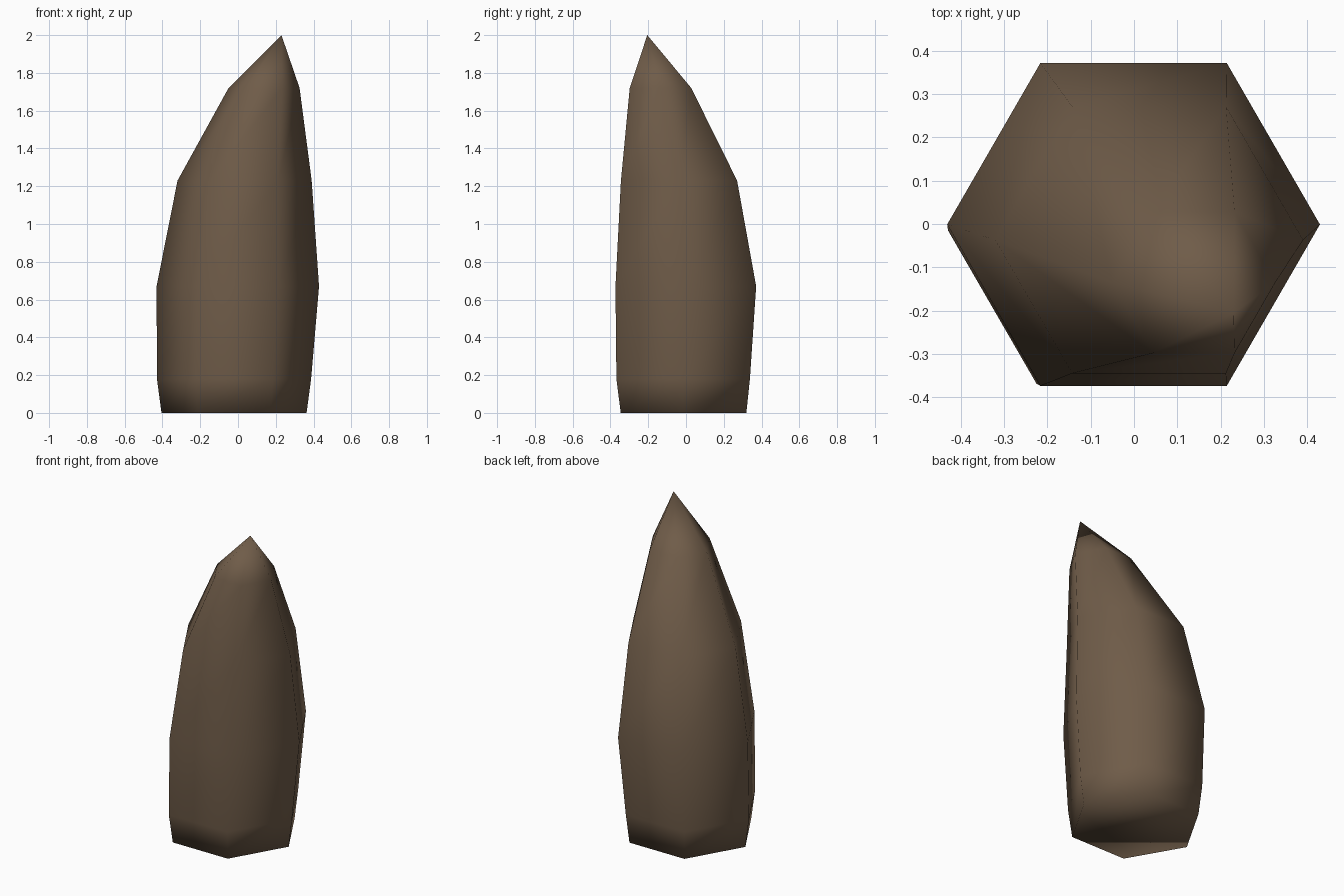
import bpy, bmesh, math

if "Cube" in bpy.data.objects:
    bpy.data.objects.remove(bpy.data.objects["Cube"])

# Leaning rock spike: stacked hexagon rings (z, radius, centre x, centre y)
RINGS = [
    (0.00, 0.384, -0.021, -0.013),
    (0.18, 0.408, -0.021, -0.015),
    (0.67, 0.430, -0.001, -0.001),
    (1.23, 0.355, 0.035, -0.037),
    (1.72, 0.188, 0.138, -0.135),
]
TIP = (0.23, -0.205, 2.0)
SIDES = 6

bm = bmesh.new()
rings = []
for z, r, cx, cy in RINGS:
    rings.append([bm.verts.new((cx + r * math.cos(math.tau * i / SIDES),
                                cy + r * math.sin(math.tau * i / SIDES), z))
                  for i in range(SIDES)])

# Walls between rings
for low, high in zip(rings, rings[1:]):
    for i in range(SIDES):
        j = (i + 1) % SIDES
        bm.faces.new((low[i], low[j], high[j], high[i]))

# Pointed top and closed base
tip = bm.verts.new(TIP)
for i in range(SIDES):
    bm.faces.new((rings[-1][i], rings[-1][(i + 1) % SIDES], tip))
bm.faces.new(rings[0][::-1])

bmesh.ops.recalc_face_normals(bm, faces=bm.faces[:])
for f in bm.faces:
    f.smooth = True

mesh = bpy.data.meshes.new("rock_spike")
bm.to_mesh(mesh)
bm.free()

# Brown stone colour
stone = bpy.data.materials.new("brown stone")
stone.diffuse_color = (0.16, 0.107, 0.066, 1.0)
stone.use_nodes = True
stone.node_tree.nodes["Principled BSDF"].inputs["Base Color"].default_value = stone.diffuse_color
mesh.materials.append(stone)

rock = bpy.data.objects.new("rock_spike", mesh)
bpy.context.collection.objects.link(rock)
